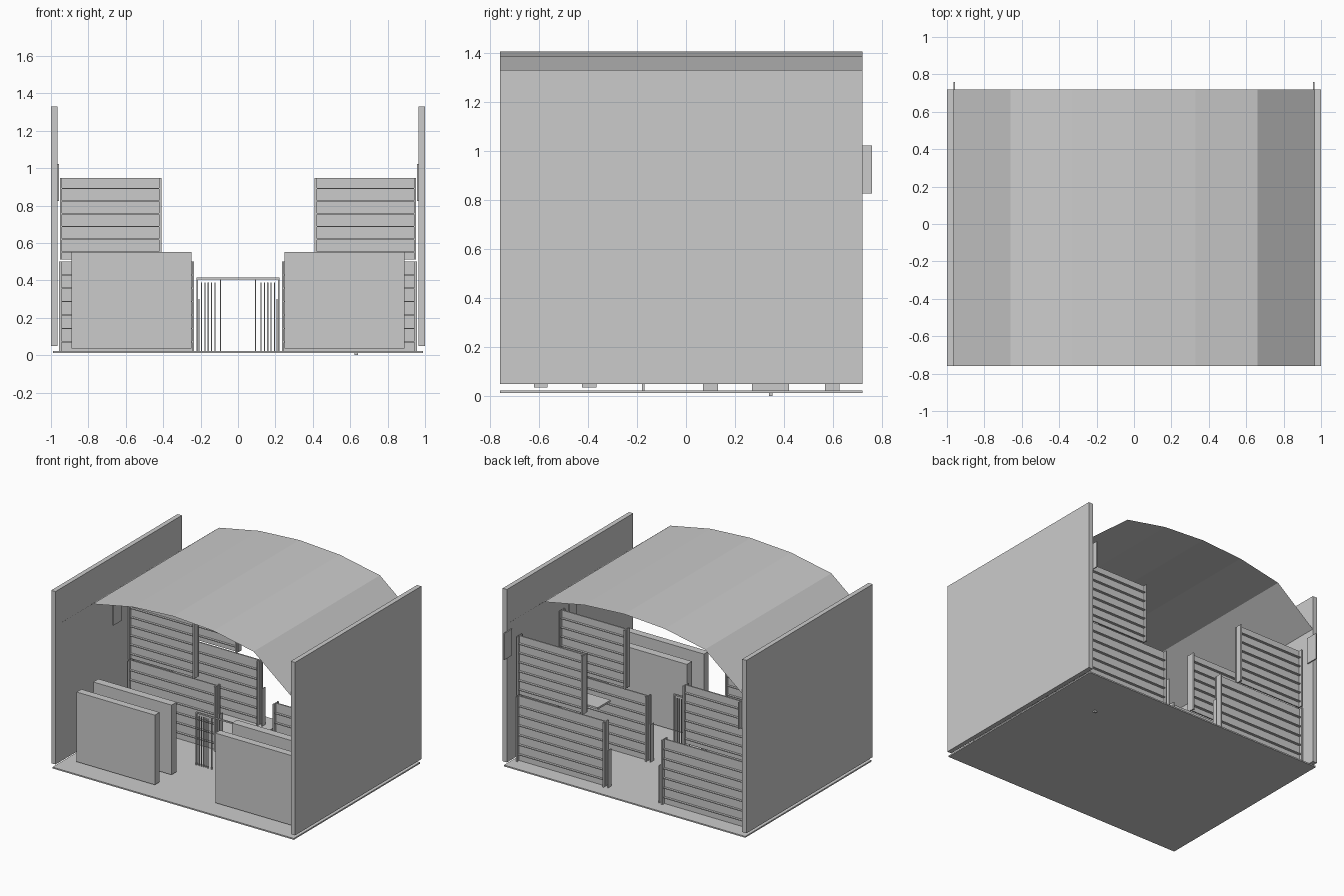
import bpy

if "Cube" in bpy.data.objects:
    bpy.data.objects.remove(bpy.data.objects["Cube"])


def mesh(name, verts, faces):
    me = bpy.data.meshes.new(name)
    me.from_pydata(verts, [], faces)
    ob = bpy.data.objects.new(name, me)
    bpy.context.collection.objects.link(ob)
    return ob


FACES = [(0, 1, 3, 2), (4, 6, 7, 5), (0, 4, 5, 1), (2, 3, 7, 6), (0, 2, 6, 4), (1, 5, 7, 3)]


def boxes(name, items):
    """One object made of boxes given as (x0, x1, y0, y1, z0, z1)."""
    verts, faces = [], []
    for x0, x1, y0, y1, z0, z1 in items:
        n = len(verts)
        verts += [(x, y, z) for x in (x0, x1) for y in (y0, y1) for z in (z0, z1)]
        faces += [tuple(n + i for i in f) for f in FACES]
    return mesh(name, verts, faces)


def pair(name, items):
    """Boxes on the right side plus their mirror image on the left."""
    boxes(name + "_right", items)
    boxes(name + "_left", [(-b, -a, c, d, e, f) for a, b, c, d, e, f in items])


# Floor and side walls
boxes("floor", [(-0.99, 0.99, -0.76, 0.72, 0.012, 0.022)])
pair("side_wall", [(0.965, 1.0, -0.76, 0.72, 0.048, 1.33)])

# Arched roof, a single faceted sheet
half = [(0.33, 1.385), (0.66, 1.32), (0.97, 1.07)]
profile = [(-x, z) for x, z in reversed(half)] + [(0, 1.405)] + half
n = len(profile)
mesh("roof", [(x, y, z) for y in (-0.76, 0.72) for x, z in profile],
     [(i, i + 1, n + i + 1, n + i) for i in range(n - 1)])

# Thick front panels
for name, y0, y1 in (("front_panel", -0.62, -0.565), ("second_panel", -0.425, -0.365)):
    pair(name, [(0.248, 0.89, y0, y1, 0.035, 0.552)])


def ribbed(name, y, x0, x1, z0, z1, ribs):
    """Thin sheet with horizontal ribs between two channel posts."""
    items = [(x0, x1, y - 0.005, y + 0.005, z0, z1)]
    items += [(x0 + 0.01, x1 - 0.01, y - 0.022, y + 0.022, z - 0.003, z + 0.003) for z in ribs]
    for a, b in ((x0, x0 + 0.012), (x1 - 0.012, x1)):
        for s in (-1, 1):
            yc = y + s * 0.025
            items.append((a, b, yc - 0.005, yc + 0.005, z0, z1))
        m = (a + b) / 2
        items.append((m - 0.003, m + 0.003, y - 0.025, y + 0.025, z0, z1))
    pair(name, items)


# Two rows of ribbed partitions, wide below and narrow above
for row, y in (("middle", 0.10), ("rear", 0.597)):
    ribbed(row + "_lower_partition", y, 0.235, 0.957, 0.022, 0.50,
           [0.072 + 0.0715 * i for i in range(6)])
    ribbed(row + "_upper_partition", y, 0.41, 0.953, 0.512, 0.948,
           [0.552 + 0.068 * i for i in range(6)])
    # Low guard strip at the aisle end
    pair(row + "_guard", [(0.207, 0.212, y - 0.02, y + 0.02, 0.022, 0.30)])

# Barred gates with a shared top rail
bars = [(0.214, 0.222, -0.18, -0.17, 0.022, 0.41)]
bars += [(x - 0.003, x + 0.003, -0.178, -0.172, 0.022, 0.39)
         for x in (0.195, 0.177, 0.159, 0.141, 0.123)]
bars += [(0.09, 0.096, -0.178, -0.172, 0.022, 0.41)]
pair("gate_bars", bars)
boxes("gate_rail", [(-0.222, 0.222, -0.18, -0.17, 0.405, 0.415)])

# Small plates on the inner walls
pair("wall_plate", [(0.957, 0.965, y, y + 0.09, 0.825, 1.022) for y in (-0.09, 0.67)])

# Pedestal shelf between the partitions and its fixing under the floor
boxes("shelf", [(0.43, 0.83, 0.27, 0.42, 0.468, 0.482),
                (0.615, 0.645, 0.33, 0.36, 0.05, 0.468),
                (0.555, 0.705, 0.27, 0.42, 0.022, 0.05)])
boxes("floor_fixing", [(0.622, 0.642, 0.338, 0.354, 0.0, 0.012)])
